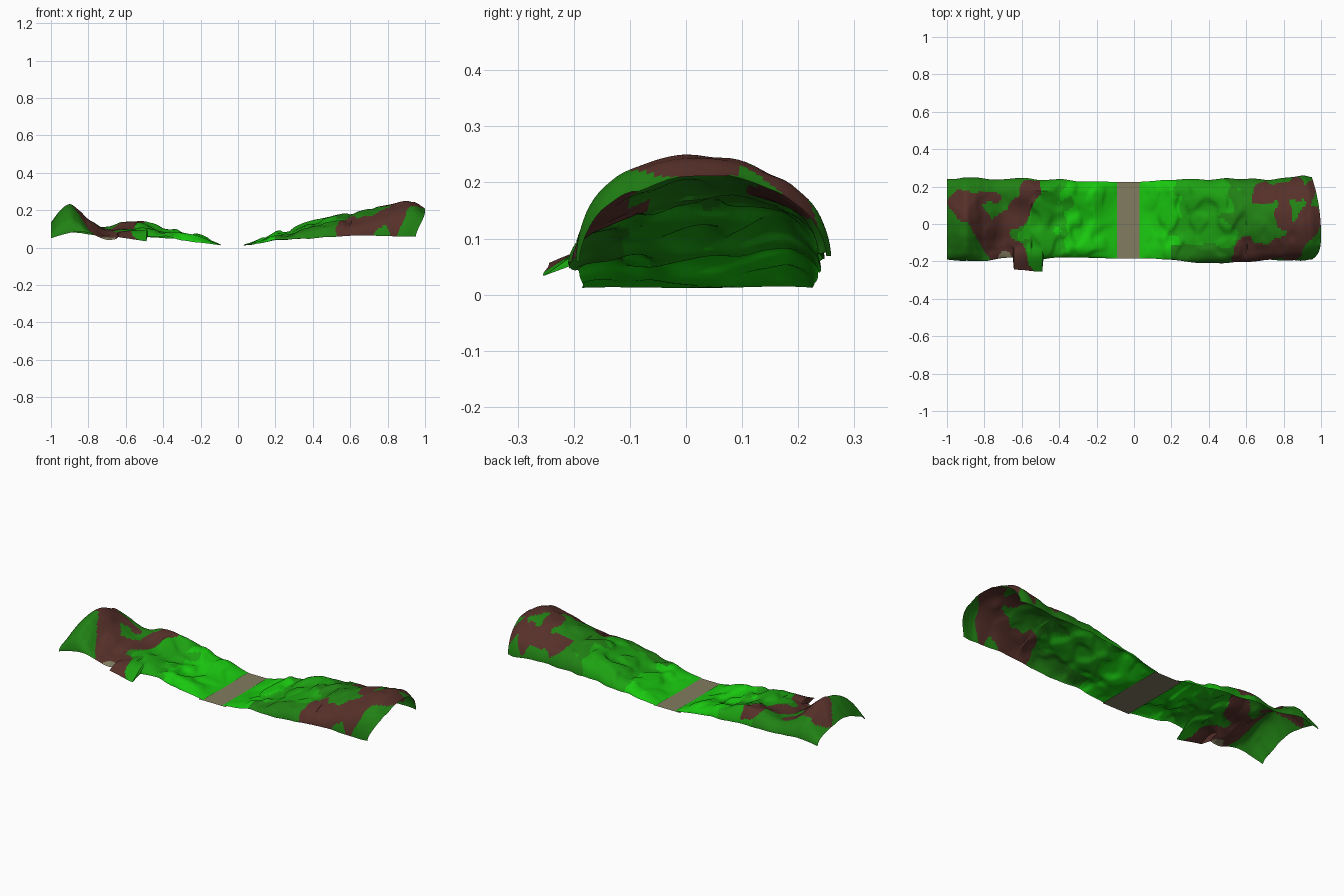
import bpy, bmesh, math
from mathutils import Vector, noise

if "Cube" in bpy.data.objects:
    bpy.data.objects.remove(bpy.data.objects["Cube"])

# Cross sections: x, front y, back y, z at front edge, front flank, middle, back flank, back edge
LEFT = [
    (-1.00, -.19, .24, .05, .11, .130, .12, .06),
    (-.95, -.19, .24, .065, .17, .195, .17, .07),
    (-.90, -.195, .25, .08, .205, .228, .20, .08),
    (-.86, -.20, .245, .085, .18, .205, .185, .08),
    (-.80, -.20, .24, .08, .12, .155, .145, .07),
    (-.70, -.18, .24, .04, .07, .095, .110, .06),
    (-.60, -.185, .245, .06, .095, .100, .135, .065),
    (-.50, -.185, .24, .06, .10, .095, .130, .06),
    (-.40, -.18, .235, .06, .085, .080, .108, .05),
    (-.28, -.18, .23, .035, .065, .055, .078, .04),
    (-.18, -.182, .225, .025, .045, .035, .05, .025),
    (-.09, -.185, .225, .012, .014, .012, .014, .012)]
RIGHT = [
    (.03, -.185, .225, .012, .013, .012, .014, .012),
    (.10, -.185, .23, .022, .030, .022, .034, .02),
    (.20, -.19, .235, .04, .060, .060, .080, .04),
    (.30, -.205, .24, .045, .082, .090, .105, .045),
    (.42, -.21, .24, .05, .120, .130, .148, .06),
    (.60, -.20, .24, .065, .155, .180, .175, .07),
    (.80, -.195, .245, .06, .205, .225, .20, .075),
    (.94, -.195, .26, .06, .230, .248, .22, .07),
    (1.00, -.19, .25, .06, .190, .215, .19, .07)]

# Earth patches as thick strokes: x1, y1, x2, y2, radius
EARTH = [(-.93, .12, -.80, -.02, .065), (-.93, .16, -.74, .14, .03),
         (-.80, -.04, -.62, .04, .05), (-.62, .05, -.55, .19, .055),
         (-.75, -.08, -.70, -.20, .075), (-.64, -.13, -.60, -.26, .05),
         (.60, -.20, .60, -.14, .065), (.62, -.15, .85, -.13, .055),
         (.85, -.10, .93, .00, .07), (.93, .00, .95, .06, .05), (.94, .10, .95, .20, .03),
         (.68, .16, .86, .18, .055), (.80, .17, .80, .00, .045)]


def material(name, rgb):
    m = bpy.data.materials.new(name)
    m.diffuse_color = (*rgb, 1)
    m.use_nodes = True
    m.node_tree.nodes["Principled BSDF"].inputs["Base Color"].default_value = m.diffuse_color
    return m


MATS = [material("grass_bright", (.010, .57, .005)), material("grass_mid", (.012, .36, .006)),
        material("grass_dark", (.015, .22, .007)), material("earth", (.095, .030, .023)),
        material("stone", (.22, .20, .115))]


def section(table, x):
    """Cross section at x, by smooth Hermite interpolation."""
    i = max(k for k in range(len(table) - 1) if k == 0 or table[k][0] <= x)
    a, b = table[i], table[i + 1]
    p, q = table[max(i - 1, 0)], table[min(i + 2, len(table) - 1)]
    h = b[0] - a[0]
    f = min(1, max(0, (x - a[0]) / h))
    out = []
    for k in range(1, 8):
        ma = (b[k] - p[k]) / (b[0] - p[0]) * h
        mb = (q[k] - a[k]) / (q[0] - a[0]) * h
        out.append(a[k] * (2 * f**3 - 3 * f**2 + 1) + ma * (f**3 - 2 * f**2 + f)
                   + b[k] * (3 * f**2 - 2 * f**3) + mb * (f**3 - f**2))
    return out


def surface(table, x, t):
    """Point on the hill; t runs -1 (front) to 1 (back)."""
    yf, yb, zf, z1, z2, z3, zb = section(table, x)
    y = yf + (yb - yf) * (t + 1) / 2
    base = zf + (zb - zf) * (t + 1) / 2
    side = (z1 if t < 0 else z3) - z2
    k = min(abs(t) / .5, 1.5)
    mid = z2 + side * (k * k if k < 1 else .5 + .5 * k * k)
    dome = (1 - abs(t) ** (5 if t < 0 else 4.5)) ** .6
    fade = min(1, max(0, (abs(x + .03) - .06) / .12))
    # lumps, and folds with stepped edges
    n = noise.noise(Vector((x * 8, y * 9, 1.7))) * .012
    n += .008 * math.tanh(noise.noise(Vector((x * 13, y * 12, 6.2))) * 6)
    calm = 1 if -.55 < x < .6 else .45
    z = base + (mid - base) * dome + n * fade * calm * (.25 + .75 * dome)
    y += .010 * fade * noise.noise(Vector((x * 9, t, 3)))
    # flap sloping out at the front left
    if -.645 < x < -.485 and t < -.72:
        s = (-t - .72) / .28
        y -= .065 * s
        tip = .044 - .15 * (x + .56)
        z = z * (1 - s) ** 2 + (1 - (1 - s) ** 2) * (.112 * (1 - s) + tip * s)
    # rounded right end
    if x > .85:
        pull = .025 * (t + .4) ** 2 + (.04 * t ** 8 if t < 0 else 0)
        x -= pull * (x - .85) / .15
    return x, y, max(z, .001)


def stroke_distance(x, y, s):
    p, a, b = Vector((x, y)), Vector(s[:2]), Vector(s[2:4])
    d = b - a
    f = max(0, min(1, (p - a).dot(d) / d.length_squared))
    return (p - a - d * f).length - s[4]


def colour(x, y):
    wob = .03 * noise.noise(Vector((x * 14, y * 14, 0)))
    if math.hypot(x + .69, y + .18) < .035:
        return 4
    if min(stroke_distance(x, y, s) for s in EARTH) < wob:
        return 3
    d = abs(x + .03) + wob * 4
    if x > .2 and y < -.11 + wob:
        return 2
    return 0 if d < (.27 if x > 0 else .33) else 1 if d < .55 else 2


def bank(name, table, nx=150, ny=46):
    bm = bmesh.new()
    x0, x1 = table[0][0], table[-1][0]
    # rows crowd towards the steep front and back edges
    ts = [math.sin(math.pi / 2 * (2 * j / ny - 1)) for j in range(ny + 1)]
    grid = [[bm.verts.new(surface(table, x0 + (x1 - x0) * i / nx, t)) for t in ts]
            for i in range(nx + 1)]
    for a, b in zip(grid, grid[1:]):
        for j in range(ny):
            f = bm.faces.new((a[j], b[j], b[j + 1], a[j + 1]))
            c = f.calc_center_median()
            f.material_index = colour(c.x, c.y)
    finish(bm, name, MATS)


def finish(bm, name, mats):
    me = bpy.data.meshes.new(name)
    bm.to_mesh(me)
    bm.free()
    for m in mats:
        me.materials.append(m)
    ob = bpy.data.objects.new(name, me)
    bpy.context.collection.objects.link(ob)
    bpy.ops.object.select_all(action='DESELECT')
    ob.select_set(True)
    bpy.context.view_layer.objects.active = ob
    bpy.ops.object.shade_smooth_by_angle(angle=math.radians(30))


# Hills on both sides of the valley
bank("left_hill", LEFT)
bank("right_hill", RIGHT)

# Flat valley floor
bm = bmesh.new()
bm.faces.new([bm.verts.new(p) for p in
              ((-.12, -.185, .010), (.05, -.185, .010), (.05, .225, .010), (-.12, .225, .010))])
finish(bm, "valley_floor", [MATS[4]])
